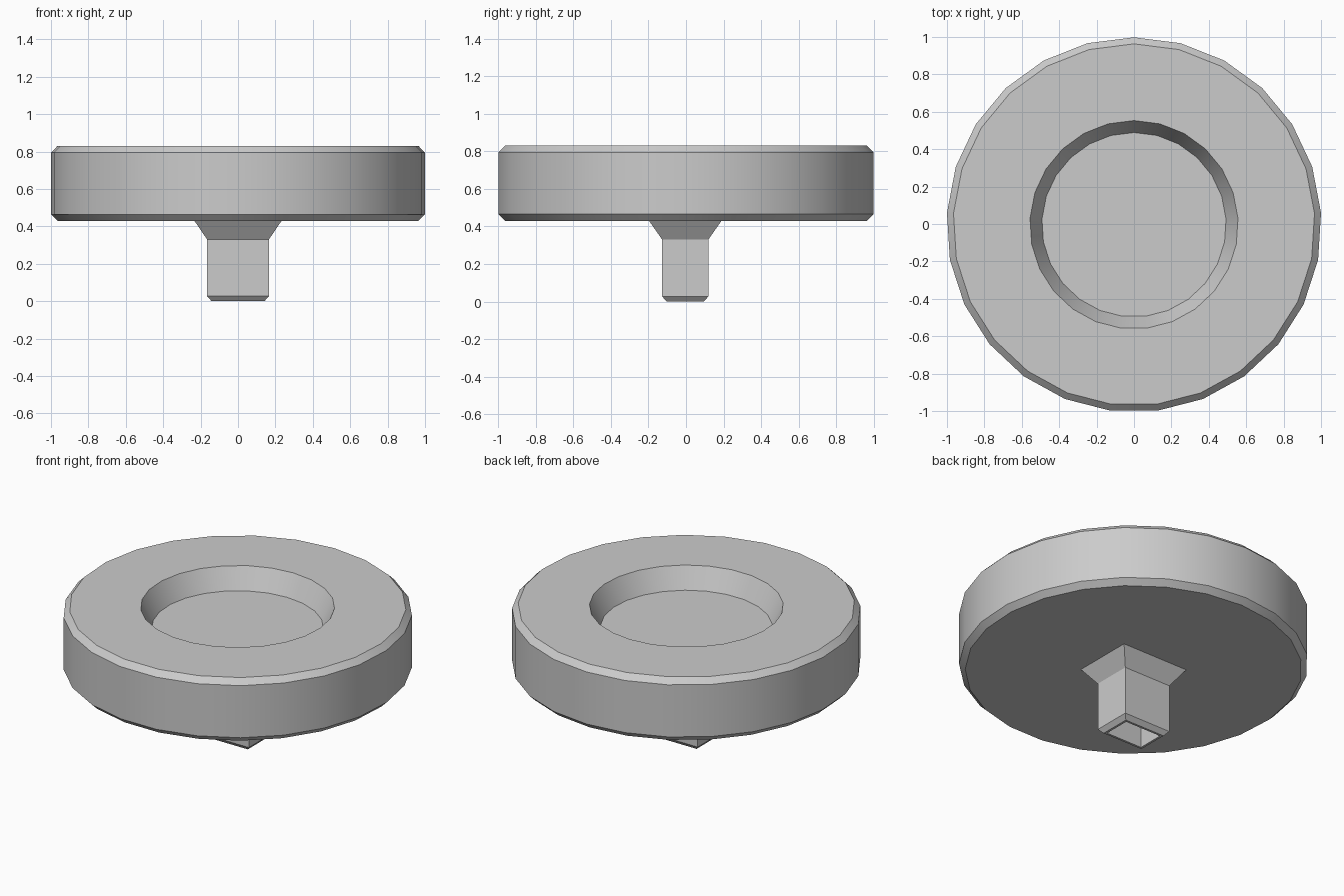
import bpy, bmesh, math

if "Cube" in bpy.data.objects:
    bpy.data.objects.remove(bpy.data.objects["Cube"])

CY = -0.004  # the odd-sided disc is centred by its bounds


def ring_round(r, z, n=25):
    return [(r * math.sin(2 * math.pi * i / n), CY + r * math.cos(2 * math.pi * i / n), z)
            for i in range(n)]


def ring_rect(hx, hy, z):
    return [(hx, CY + hy, z), (hx, CY - hy, z), (-hx, CY - hy, z), (-hx, CY + hy, z)]


def loft(name, rings, smooth=False):
    """Skin a sequence of rings and cap both ends."""
    bm = bmesh.new()
    loops = [[bm.verts.new(p) for p in ring] for ring in rings]
    for a, b in zip(loops, loops[1:]):
        for i in range(len(a)):
            j = (i + 1) % len(a)
            bm.faces.new((a[i], a[j], b[j], b[i]))
    bm.faces.new(loops[0])
    bm.faces.new(loops[-1])
    bmesh.ops.recalc_face_normals(bm, faces=bm.faces)
    mesh = bpy.data.meshes.new(name)
    bm.to_mesh(mesh)
    bm.free()
    obj = bpy.data.objects.new(name, mesh)
    bpy.context.collection.objects.link(obj)
    if smooth:
        bpy.ops.object.select_all(action='DESELECT')
        obj.select_set(True)
        bpy.context.view_layer.objects.active = obj
        bpy.ops.object.shade_smooth_by_angle(angle=math.radians(30))
    return obj


# Disc with chamfered rims and a tapered round recess on top
disc_profile = [(0.967, 0.43), (1.002, 0.465), (1.002, 0.795), (0.967, 0.83),
                (0.557, 0.83), (0.493, 0.70)]
loft("round_disc", [ring_round(r, z) for r, z in disc_profile], smooth=True)

# Rectangular stem: flared top, chamfered foot, deep socket
stem_profile = [(0.233, 0.193, 0.43), (0.165, 0.123, 0.33), (0.165, 0.123, 0.027),
                (0.141, 0.099, 0.0), (0.127, 0.085, 0.0), (0.127, 0.085, 0.33)]
loft("hollow_stem", [ring_rect(*p) for p in stem_profile])
